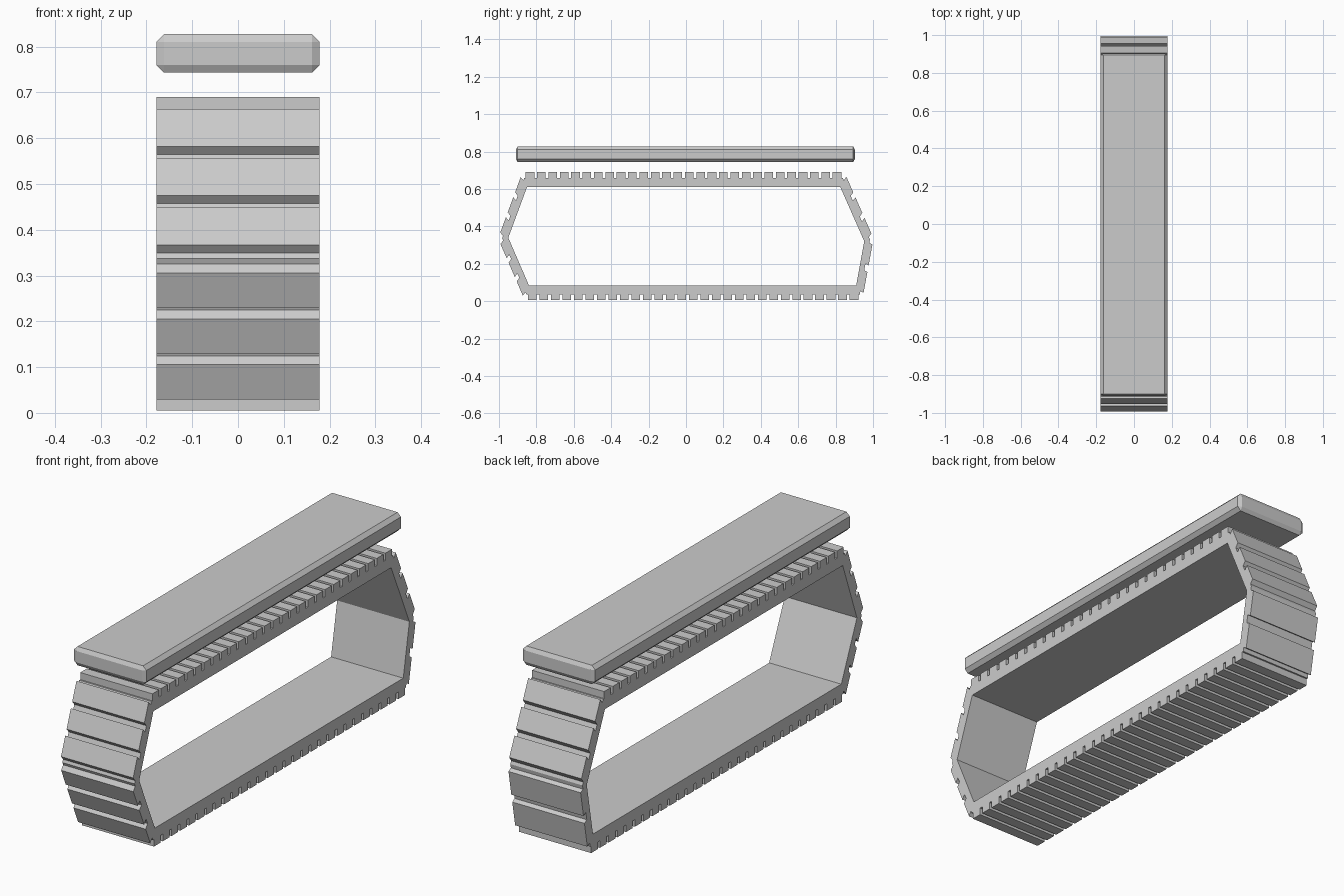
import bpy, bmesh
from mathutils import Vector

if "Cube" in bpy.data.objects:
    bpy.data.objects.remove(bpy.data.objects["Cube"])

HALF_W = 0.178      # half width along x
K = 1.8             # vertical stretch of the whole tread
WALL = 0.027        # band thickness before stretch
CLEAT = 0.0175      # cleat height before stretch
FILL = 0.76         # share of each pitch covered by the cleat


def make_object(name, bm):
    bmesh.ops.recalc_face_normals(bm, faces=bm.faces)
    mesh = bpy.data.meshes.new(name)
    bm.to_mesh(mesh)
    bm.free()
    ob = bpy.data.objects.new(name, mesh)
    bpy.context.collection.objects.link(ob)
    return ob


def normal(a, b):
    d = (b - a).normalized()
    return Vector((-d.y, d.x))   # outward for a clockwise loop


def offset(loop, dist):
    out = []
    for i, p in enumerate(loop):
        n1 = normal(loop[i - 1], p)
        n2 = normal(p, loop[(i + 1) % len(loop)])
        m = (n1 + n2).normalized()
        out.append(p + m * dist / m.dot(n1))
    return out


# Track band: inner outline (y, z), clockwise, with cleat count per edge
inner_pts = [(-0.85, 0.61), (0.825, 0.61), (0.953, 0.32),
             (0.91, 0.085), (-0.84, 0.085), (-0.95, 0.339)]
counts = [28, 3, 2, 29, 3, 3]
inner = [Vector((y, z / K)) for y, z in inner_pts]
base = offset(inner, WALL)

# Toothed outer outline, remembering which base corner each point starts from
bm = bmesh.new()


def vert_pair(p):
    return [bm.verts.new((s * HALF_W, p.x, p.y * K)) for s in (-1, 1)]


in_v = [vert_pair(p) for p in inner]
base_v = [vert_pair(p) for p in base]
N = len(base)
for i, n in enumerate(counts):
    j = (i + 1) % N
    a, b = base[i], base[j]
    lift = normal(a, b) * CLEAT
    chain = [base_v[i]]
    for t in range(n):
        p = a.lerp(b, (t + 0.5 - FILL / 2) / n)
        q = a.lerp(b, (t + 0.5 + FILL / 2) / n)
        chain += [vert_pair(v) for v in (p, p + lift, q + lift, q)]
    chain.append(base_v[j])
    # outer cleats, inner face and the two side walls
    for u, v in zip(chain, chain[1:]):
        bm.faces.new((u[0], u[1], v[1], v[0]))
    bm.faces.new((in_v[i][0], in_v[j][0], in_v[j][1], in_v[i][1]))
    for s in (0, 1):
        bm.faces.new([c[s] for c in chain] + [in_v[j][s], in_v[i][s]])
make_object("track_band", bm)

# Chamfered slab floating above the track
bm = bmesh.new()
bmesh.ops.create_cube(bm, size=1)
size, stretch = Vector((0.356, 1.812, 0.084)), Vector((1.75, 1.0, K))
for v in bm.verts:
    v.co = Vector([c * s / k for c, s, k in zip(v.co, size, stretch)])
bmesh.ops.bevel(bm, geom=bm.edges[:], offset=0.0093, segments=1, affect='EDGES')
for v in bm.verts:
    v.co = Vector([c * k for c, k in zip(v.co, stretch)]) + Vector((0, -0.003, 0.785))
make_object("top_guard", bm)
